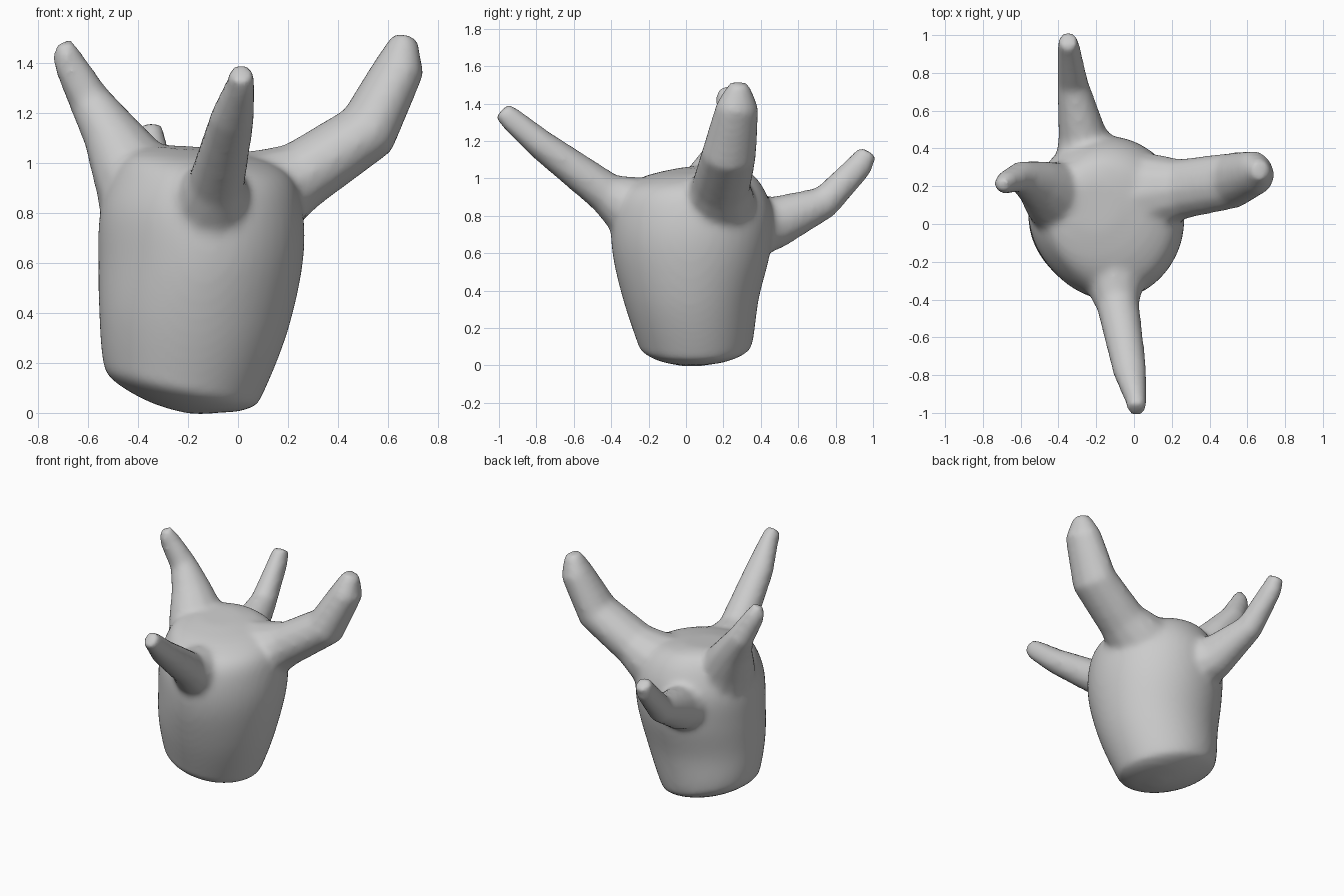
import bpy, bmesh, math
from mathutils import Vector

if "Cube" in bpy.data.objects:
    bpy.data.objects.remove(bpy.data.objects["Cube"])

SIDES = 12
grey = bpy.data.materials.new("plain grey")
grey.diffuse_color = (0.6, 0.6, 0.6, 1)
grey.use_nodes = True
grey.node_tree.nodes["Principled BSDF"].inputs["Base Color"].default_value = grey.diffuse_color


def loft(bm, rings):
    """Skin a list of closed vertex rings and cap both ends."""
    vr = [[bm.verts.new(p) for p in r] for r in rings]
    n = len(vr[0])
    for a, b in zip(vr, vr[1:]):
        for i in range(n):
            j = (i + 1) % n
            bm.faces.new((a[i], a[j], b[j], b[i]))
    bm.faces.new(vr[0][::-1])
    bm.faces.new(vr[-1])


def smooth_rows(rows, steps=5):
    """Catmull-Rom interpolation between rows of numbers."""
    out = []
    for i in range(len(rows) - 1):
        p0, p1, p2 = rows[max(i - 1, 0)], rows[i], rows[i + 1]
        p3 = rows[min(i + 2, len(rows) - 1)]
        for s in range(steps):
            t = s / steps
            out.append([0.5 * (2 * b + (c - a) * t + (2 * a - 5 * b + 4 * c - d) * t * t
                               + (3 * b - a - 3 * c + d) * t ** 3)
                        for a, b, c, d in zip(p0, p1, p2, p3)])
    return out + [rows[-1]]


def trunk_ring(cx, cy, cz, rx, ry, slope, slope_y, flat):
    """Oval ring, tilted along x and y, flattened at the front left."""
    ring = []
    for k in range(48):
        a = math.tau * k / 48
        f = 1 - flat * max(0, math.cos(a - math.radians(225))) ** 4
        dx, dy = f * rx * math.cos(a), f * ry * math.sin(a)
        ring.append(Vector((cx + dx, cy + dy, cz + slope * dx + slope_y * dy)))
    return ring


def limb(bm, points):
    """Tapered tube; each point is x, y, z, sideways radius, upward radius."""
    path = [Vector(p[:3]) for p in points]
    rings = []
    for i, p in enumerate(points):
        t = (path[min(i + 1, len(path) - 1)] - path[max(i - 1, 0)]).normalized()
        side = t.cross(Vector((0, 0, 1))).normalized()
        up = side.cross(t)
        rings.append([path[i] + side * p[3] * math.cos(a) + up * p[4] * math.sin(a)
                      for a in (math.tau * k / SIDES for k in range(SIDES))])
    loft(bm, rings)


bm = bmesh.new()

# Trunk with a tilted rounded base and domed top
loft(bm, [trunk_ring(*r) for r in smooth_rows((
    (-0.15, 0.03, -0.004, 0.04, 0.05, 0, 0, 0),
    (-0.19, 0.04, 0.027, 0.18, 0.18, -0.13, 0, 0),
    (-0.225, 0.047, 0.082, 0.285, 0.285, -0.2, 0, 0),
    (-0.225, 0.047, 0.14, 0.318, 0.312, -0.25, 0, 0),
    (-0.18, 0.025, 0.36, 0.378, 0.365, -0.1, 0, 0.02),
    (-0.153, 0.025, 0.60, 0.413, 0.425, 0, 0, 0.07),
    (-0.15, 0.03, 0.80, 0.411, 0.435, 0, 0, 0.08),
    (-0.15, 0.03, 0.94, 0.365, 0.385, 0, 0.02, 0.08),
    (-0.17, 0.05, 1.025, 0.27, 0.28, -0.04, 0.06, 0),
    (-0.21, 0.09, 1.062, 0.13, 0.13, -0.06, 0.06, 0)))])

# Front limb, flared at the root
limb(bm, [(-0.13, -0.12, 0.73, 0.26, 0.27), (-0.10, -0.31, 0.86, 0.16, 0.17),
          (-0.085, -0.43, 0.925, 0.115, 0.112),
          (-0.022, -0.78, 1.185, 0.091, 0.082), (0.012, -0.935, 1.318, 0.058, 0.067),
          (0.015, -0.985, 1.365, 0.052, 0.054)])
# Back limb
limb(bm, [(-0.20, 0.18, 0.74, 0.27, 0.27), (-0.24, 0.36, 0.755, 0.185, 0.185),
          (-0.275, 0.48, 0.765, 0.129, 0.142),
          (-0.325, 0.745, 0.875, 0.084, 0.09), (-0.345, 0.93, 1.07, 0.062, 0.074),
          (-0.35, 0.975, 1.145, 0.052, 0.054)])
# Right limb, the thickest
limb(bm, [(-0.02, 0.14, 0.82, 0.26, 0.24), (0.14, 0.175, 0.89, 0.2, 0.18),
          (0.26, 0.187, 0.955, 0.16, 0.14),
          (0.52, 0.23, 1.13, 0.15, 0.128), (0.65, 0.275, 1.39, 0.117, 0.1),
          (0.67, 0.285, 1.512, 0.052, 0.05)])
# Left limb with a broad shoulder
limb(bm, [(-0.33, 0.11, 0.80, 0.25, 0.22), (-0.435, 0.16, 0.99, 0.18, 0.155),
          (-0.515, 0.215, 1.13, 0.127, 0.112),
          (-0.60, 0.25, 1.26, 0.084, 0.085), (-0.68, 0.22, 1.41, 0.06, 0.066),
          (-0.70, 0.20, 1.483, 0.04, 0.04)])

bmesh.ops.recalc_face_normals(bm, faces=bm.faces)
mesh = bpy.data.meshes.new("stump_with_limbs")
bm.to_mesh(mesh)
bm.free()
mesh.materials.append(grey)
obj = bpy.data.objects.new("stump_with_limbs", mesh)
bpy.context.collection.objects.link(obj)

# Fuse the parts into one skin and soften the joins
fuse = obj.modifiers.new("fuse", 'REMESH')
fuse.mode = 'VOXEL'
fuse.voxel_size = 0.018
fuse.use_smooth_shade = True
soften = obj.modifiers.new("soften", 'SMOOTH')
soften.factor = 0.5
soften.iterations = 13
